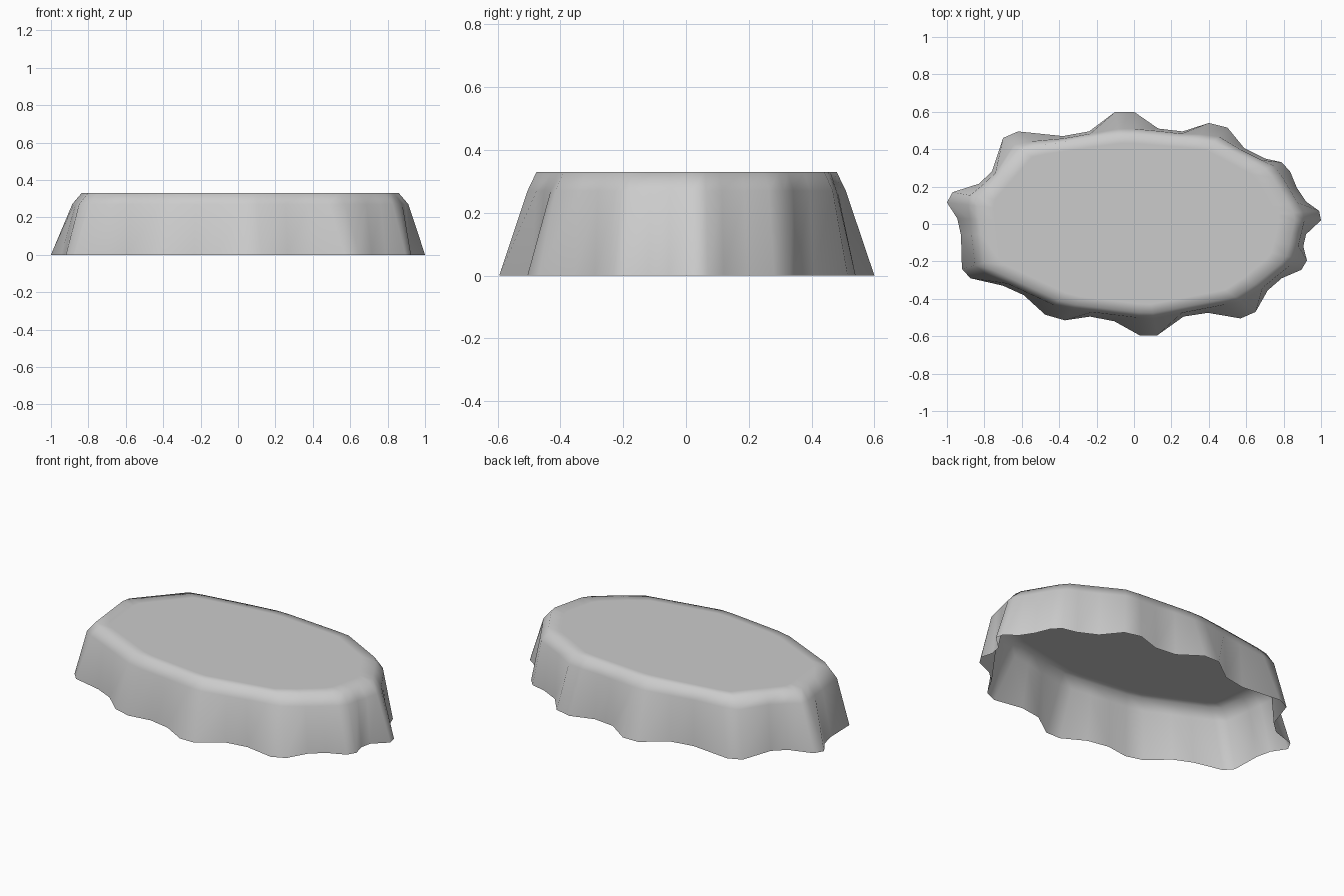
import bpy, bmesh
from mathutils import Vector, geometry

if "Cube" in bpy.data.objects:
    bpy.data.objects.remove(bpy.data.objects["Cube"])

# Scalloped base outline, counted clockwise from the left tip (seen from above)
RIM = [(-1, .115), (-.97, .17), (-.83, .215), (-.76, .28), (-.70, .46), (-.62, .495),
       (-.38, .47), (-.24, .495), (-.10, .60), (0, .60), (.13, .51), (.26, .495),
       (.40, .54), (.50, .515), (.59, .405), (.70, .35), (.79, .33), (.835, .28),
       (.87, .195), (.92, .12), (.99, .07), (1, .02), (.92, -.055), (.905, -.12),
       (.925, -.195), (.895, -.245), (.79, -.29), (.715, -.355), (.65, -.47), (.57, -.505),
       (.395, -.475), (.265, -.495), (.125, -.595), (.03, -.595), (-.105, -.52),
       (-.235, -.495), (-.37, -.515), (-.475, -.485), (-.59, -.38), (-.70, -.33),
       (-.875, -.29), (-.92, -.24), (-.925, -.06), (-.945, .03)]
# Corners of the flat top, one per scallop
TOP = [(-.84, .13), (-.60, .405), (-.10, .48), (.0, .48), (.42, .445), (.72, .285), (.865, .04),
       (.81, -.19), (.57, -.385), (.08, -.48), (-.37, -.425), (-.80, -.225)]


def top_point(p):
    """Where the ray from the centre through p crosses the top polygon."""
    for i, a in enumerate(TOP):
        hit = geometry.intersect_line_line_2d((0, 0), p * 2, Vector(a), Vector(TOP[i - 1]))
        if hit:
            return hit
    return p * .87


rim = [Vector(p) for p in RIM]
top = [top_point(p) for p in rim]
shoulder = [t * min(1.06, max(1.01, .975 * p.length / t.length)) for p, t in zip(rim, top)]
rings = [(rim, 0), (shoulder, .27), (top, .33), ([t * .9 for t in top], .33)]

# Open-bottomed shell: stacked rings closed by the flat top
bm = bmesh.new()
loops = [[bm.verts.new((p.x, p.y, z)) for p in pts] for pts, z in rings]
for lo, hi in zip(loops, loops[1:]):
    for i in range(len(lo)):
        bm.faces.new((lo[i], hi[i], hi[i - 1], lo[i - 1]))
bm.faces.new(loops[-1])
bmesh.ops.recalc_face_normals(bm, faces=bm.faces)
cap = max(bm.faces, key=lambda f: len(f.verts))
if cap.normal.z < 0:
    bmesh.ops.reverse_faces(bm, faces=bm.faces)
for f in bm.faces:
    f.smooth = True
mesh = bpy.data.meshes.new("scalloped_shell")
bm.to_mesh(mesh)
bm.free()
bpy.context.collection.objects.link(bpy.data.objects.new("scalloped_shell", mesh))
